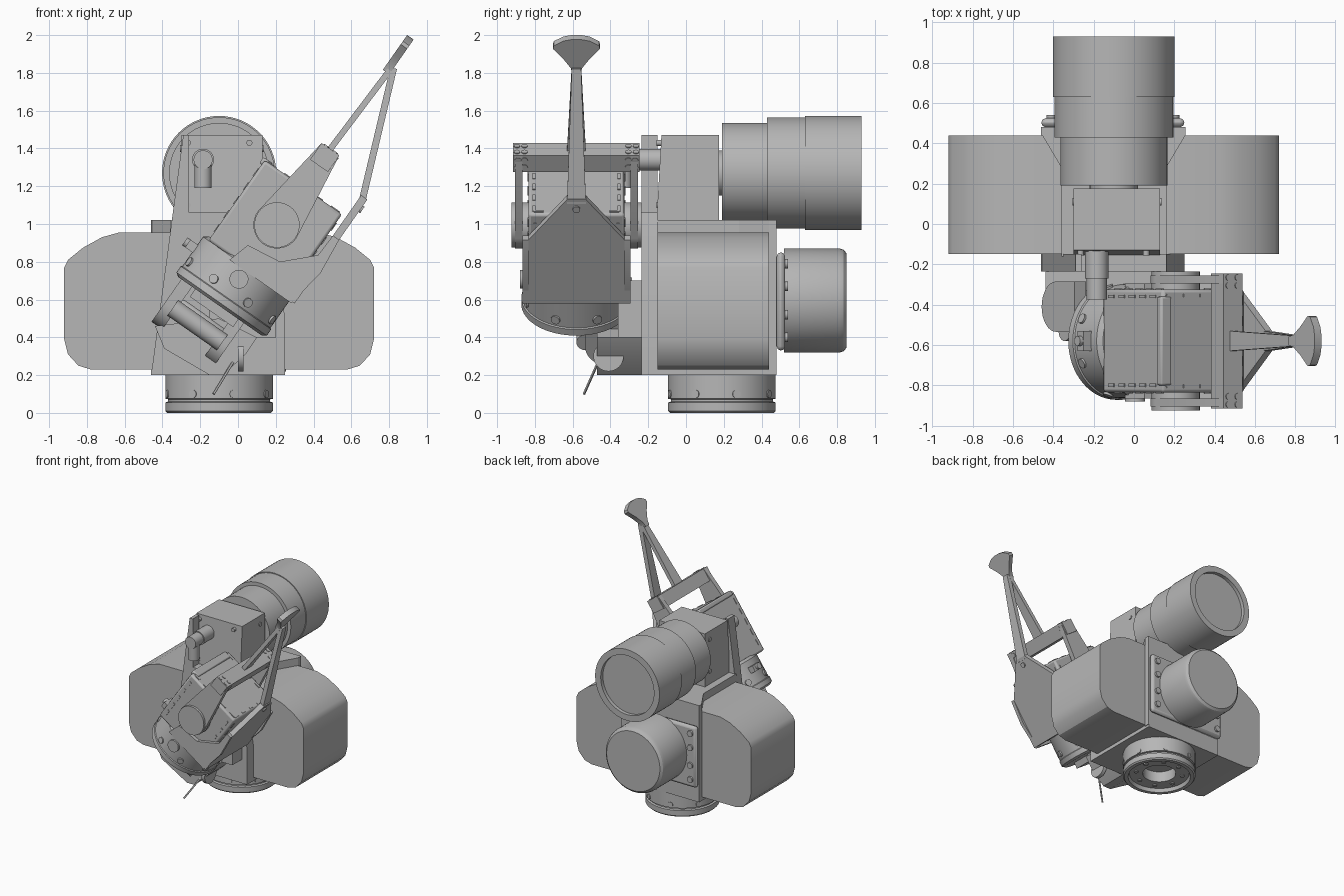
import bpy, bmesh
from math import sin, cos, pi, radians
from mathutils import Matrix, Vector

cube = bpy.data.objects.get("Cube")
if cube:
    bpy.data.objects.remove(cube, do_unlink=True)

grey = bpy.data.materials.new("plain_grey")
grey.use_nodes = True
grey.diffuse_color = (0.47, 0.47, 0.47, 1)
grey.node_tree.nodes["Principled BSDF"].inputs["Base Color"].default_value = (0.47, 0.47, 0.47, 1)

WORLD = Matrix.Identity(4)
WRIST = Matrix.Translation((0.048, -0.58, 0.769)) @ Matrix.Rotation(radians(35), 4, 'Y')
ALONG_Y = Matrix.Rotation(radians(-90), 4, 'X')
ALONG_X = Matrix.Rotation(radians(90), 4, 'Y')
CX = -0.1  # middle of the main body


def finish(bm, name, frame, bevel=0.0):
    bmesh.ops.recalc_face_normals(bm, faces=bm.faces)
    for f in bm.faces:
        f.smooth = True
    mesh = bpy.data.meshes.new(name)
    bm.to_mesh(mesh)
    bm.free()
    mesh.set_sharp_from_angle(angle=radians(30))
    mesh.materials.append(grey)
    obj = bpy.data.objects.new(name, mesh)
    obj.matrix_world = frame
    bpy.context.collection.objects.link(obj)
    if bevel:
        mod = obj.modifiers.new("edge_round", 'BEVEL')
        mod.width, mod.segments, mod.limit_method = bevel, 2, 'ANGLE'
        mod.angle_limit = radians(40)
    return obj


def prism(name, pts, d0, d1, axis='y', frame=WORLD, bevel=0.0):
    place = {'x': lambda p, q, d: (d, p, q), 'y': lambda p, q, d: (p, d, q),
             'z': lambda p, q, d: (p, q, d)}[axis]
    bm = bmesh.new()
    face = bm.faces.new([bm.verts.new(place(p, q, d0)) for p, q in pts])
    ext = bmesh.ops.extrude_face_region(bm, geom=[face])
    move = Vector(place(0, 0, d1 - d0))
    for v in ext["geom"]:
        if isinstance(v, bmesh.types.BMVert):
            v.co += move
    return finish(bm, name, frame, bevel)


def box(name, lo, hi, frame=WORLD, bevel=0.0):
    (x0, y0, z0), (x1, y1, z1) = lo, hi
    return prism(name, [(x0, y0), (x1, y0), (x1, y1), (x0, y1)], z0, z1, 'z', frame, bevel)


def lathe(name, profile, frame=WORLD, steps=64):
    bm = bmesh.new()
    vs = [bm.verts.new((r, 0, z)) for r, z in profile]
    es = [bm.edges.new(pair) for pair in zip(vs, vs[1:])]
    bmesh.ops.spin(bm, geom=vs + es, axis=(0, 0, 1), cent=(0, 0, 0),
                   angle=2 * pi, steps=steps, use_duplicate=False)
    bmesh.ops.remove_doubles(bm, verts=bm.verts, dist=1e-5)
    return finish(bm, name, frame)


def rod(name, radius, start, length, turn=WORLD, frame=WORLD, steps=32):
    prof = [(0, 0), (radius, 0), (radius, length), (0, length)]
    return lathe(name, prof, frame @ Matrix.Translation(start) @ turn, steps)


def beam(name, a, b, ya, yb, t, frame):
    # tapered strut between two points of the xz plane
    d = Vector((b[0] - a[0], b[1] - a[1])).normalized() * t
    bm = bmesh.new()
    ends = []
    for (x, z), y in ((a, ya), (b, yb)):
        ends.append([bm.verts.new((x + s * d.y, k * y, z - s * d.x))
                     for s, k in ((-1, -1), (1, -1), (1, 1), (-1, 1))])
        bm.faces.new(ends[-1])
    for i in range(4):
        j = (i + 1) % 4
        bm.faces.new((ends[0][i], ends[0][j], ends[1][j], ends[1][i]))
    return finish(bm, name, frame)


def mirrored(half):
    return half + [(-p, q) for p, q in reversed(half)]


def at(x, y, z):
    return Matrix.Translation((x, y, z))


# Base flange with a recessed underside and bolts round the rim
lathe("base_flange", [(0, .12), (.13, .12), (.13, .03), (.235, .03), (.245, 0), (.275, 0),
                      (.285, .01), (.285, .055), (.27, .06), (.27, .072), (.285, .075),
                      (.285, .2), (0, .2)], at(CX, .19, 0))
for i in range(8):
    a = pi / 4 * (i + .35)
    radial = Matrix.Rotation(a, 4, 'Z') @ ALONG_X
    rod("base_bolt", .022, (CX + .27 * cos(a), .19 + .27 * sin(a), .1), .02, radial, steps=16)
    rod("base_screw", .018, (CX + .185 * cos(a), .19 + .185 * sin(a), .022), .01, steps=16)

# Main body: core, floor, rear plate, front plate and column
core = mirrored([(.355, .48), (.355, .44), (.26, .28), (.26, -.16)])
prism("body_core", core, .22, 1.02, 'z', at(CX, 0, 0))
box("body_floor", (-.46, -.235, .2), (.25, .48, .23))
box("rear_plate", (-.46, .44, .2), (.25, .48, 1.02))
box("motor_mount", (-.46, .48, .33), (.25, .525, .85), bevel=.03)
prism("front_plate", [(-.46, .2), (.25, .2), (.25, .5), (.16, 1.06), (-.26, 1.06),
                      (-.26, 1.47), (-.29, 1.47)], -.235, -.15)
prism("column", [(-.16, .95), (.175, .95), (.175, 1.47), (-.13, 1.47)], -.3, .13, 'x')
box("column_label", (-.15, -.143, 1.16), (-.05, -.125, 1.18))
for x in (-.265, .06):
    for z in (1.1, 1.43):
        rod("column_bolt", .016, (x, -.155, z), .03, ALONG_Y, steps=16)
for x in (-.306, .126):
    for z in (1.13, 1.4):
        rod("column_side_bolt", .018, (x, .11, z), .01, ALONG_X, steps=16)
for x in (-.41, .2):
    for z in (.4, .52, .67, .79):
        rod("mount_bolt", .025, (x, .52, z), .02, ALONG_Y, steps=16)

# Rounded side covers
half = [(.25, .23), (.68, .23), (.745, .25), (.80, .31), (.82, .39), (.82, .77), (.80, .81),
        (.72, .875), (.62, .93), (.53, .955), (.25, .955)]
for side, s in (("left", 1), ("right", -1)):
    prism(side + "_cover", [(CX + s * p, q) for p, q in half], -.15, .44)

# Rear motors
lathe("upper_motor", [(0, 0), (.265, 0), (.265, .24), (.295, .24), (.295, .44), (.302, .44),
                      (.302, .74), (.25, .74), (.25, .71), (0, .71)],
      at(CX, .19, 1.27) @ ALONG_Y)
rod("upper_motor_neck", .12, (CX, .17, 1.27), .03, ALONG_Y)
lathe("lower_motor", [(0, 0), (.275, 0), (.275, .295), (.268, .315), (.25, .33), (0, .33)],
      at(CX, .52, .595) @ ALONG_Y)

# Cable elbow on the column
rod("elbow_socket", .058, (-.185, -.27, 1.34), .15, ALONG_Y)
rod("elbow_bend", .05, (-.185, -.375, 1.34), .12, ALONG_Y)
rod("elbow_drop", .045, (-.185, -.33, 1.19), .16)

# Wrist support between body and wrist
box("wrist_support", (-.15, -.36, .4), (.2, -.22, .7))

# Wrist drum
lathe("wrist_drum", [(0, -.25), (.27, -.25), (.292, -.235), (.292, -.195), (.285, -.19),
                     (.285, 0), (.26, .02), (0, .02)], WRIST)
for i in range(8):
    a = pi / 4 * (i + .5)
    rod("drum_bolt", .025, (.28 * cos(a), .28 * sin(a), -.15), .015,
        Matrix.Rotation(a, 4, 'Z') @ ALONG_X, WRIST, 16)
rod("drum_boss", .05, (0, -.3, -.075), .04, ALONG_Y, WRIST)
box("drum_plug", (-.33, -.05, -.1), (-.27, .05, -.05), WRIST)
rod("plug_screw", .025, (-.35, 0, -.075), .05, ALONG_X, WRIST, 16)

# Actuator block with slot marks along its edges
box("actuator_block", (-.25, -.255, 0), (.25, .255, .52), WRIST, .015)
for i in range(5):
    k = -.2 + .1 * i
    w = .08 + .09 * i
    for s in (-1, 1):
        box("top_slot", (k - .025, s * .225 - .008, .518), (k + .025, s * .225 + .008, .525), WRIST)
        box("edge_slot", (s * .225 - .008, k - .025, .518), (s * .225 + .008, k + .025, .525), WRIST)
        for t in (-1, 1):
            box("front_slot", (s * .21 - .008, t * .256 - .004, w - .025),
                (s * .21 + .008, t * .256 + .004, w + .025), WRIST)
            box("side_slot", (s * .251 - .004, t * .22 - .008, w - .025),
                (s * .251 + .004, t * .22 + .008, w + .025), WRIST)
box("corner_strip", (-.265, -.22, .49), (-.2, .22, .53), WRIST, .01)

# Swinging bracket: two arms on hubs joined by a cross bar
arm = [(.125 * cos(a), .276 + .125 * sin(a)) for a in [pi + pi * i / 16 for i in range(17)]]
for name, s in (("front", -1), ("rear", 1)):
    y0, y1 = sorted((s * .285, s * .325))
    prism(name + "_arm", arm + [(.06, .765), (-.055, .765)], y0, y1, 'y', WRIST)
    rod(name + "_hub", .12, (0, s * .3 - .045, .276), .09, ALONG_Y, WRIST)
    for x in (-.025, .03):
        for y in (.275, .315):
            rod("bracket_bolt", .016, (x, s * y, .76), .012, WORLD, WRIST, 16)
    for w in (.69, .735):
        for y in (.275, .31):
            rod("bracket_side_bolt", .018, (.055, s * y, w), .01, ALONG_X, WRIST, 16)
box("cross_bar", (-.055, -.335, .66), (.06, .335, .767), WRIST)

# Cup round the drum with a tapering shield
wall = [(-.1, -.02), (.3, -.02), (.335, .2), (.315, .4), (.275, .4), (.27, .27),
        (.125, .126), (-.065, .1)]
for s in (-1, 1):
    y0, y1 = sorted((s * .255, s * .285))
    prism("cup_wall", wall, y0, y1, 'y', WRIST)
shield = mirrored([(.285, -.01), (.285, .36), (.05, .66)])
prism("shield", shield, .275, .315, 'x', WRIST)
rod("shield_bolt", .02, (.315, 0, .6), .01, ALONG_X, WRIST, 16)

# Long pointer: two struts meeting in a fan tip
beam("inner_strut", (0, .75), (.02, 1.31), .05, .025, .016, WRIST)
beam("outer_strut", (.3, .63), (.03, 1.31), .05, .025, .018, WRIST)
fan = mirrored([(.022, 1.27), (.03, 1.31), (.07, 1.37), (.125, 1.435), (.12, 1.455),
                (.07, 1.485), (.025, 1.495)])
prism("fan_tip", fan, -.012, .03, 'x', WRIST)

# Tool jaws under the drum
disc = [(.17 + .125 * cos(a), -.4 + .125 * sin(a)) for a in [pi + pi * i / 16 for i in range(17)]]
for name, r0, r1 in (("left", -.25, -.18), ("right", .085, .155)):
    prism(name + "_jaw", disc + [(.295, -.24), (.045, -.24)], r0, r1, 'x', WRIST)
box("jaw_link", (-.19, .1, -.44), (.1, .24, -.33), WRIST, .02)
rod("jaw_axle", .05, (-.2, .05, -.4), .32, ALONG_X, WRIST)
box("jaw_mount", (-.16, -.15, -.3), (.12, .25, -.24), WRIST)
prism("sensor_block", [(-.44, .46), (-.39, .34), (-.15, .2), (-.08, .2), (.04, .31),
                       (.1, .4), (-.1, .5)], -.47, -.235)
rod("sensor_disc", .08, (.0, -.41, .3), .03, ALONG_X)

# Thin probe
bottom, top = Vector((-.13, -.54, .1)), Vector((-.02, -.46, .28))
aim = (top - bottom).to_track_quat('Z', 'Y').to_matrix().to_4x4()
rod("probe", .007, bottom, (top - bottom).length, aim, steps=12)
